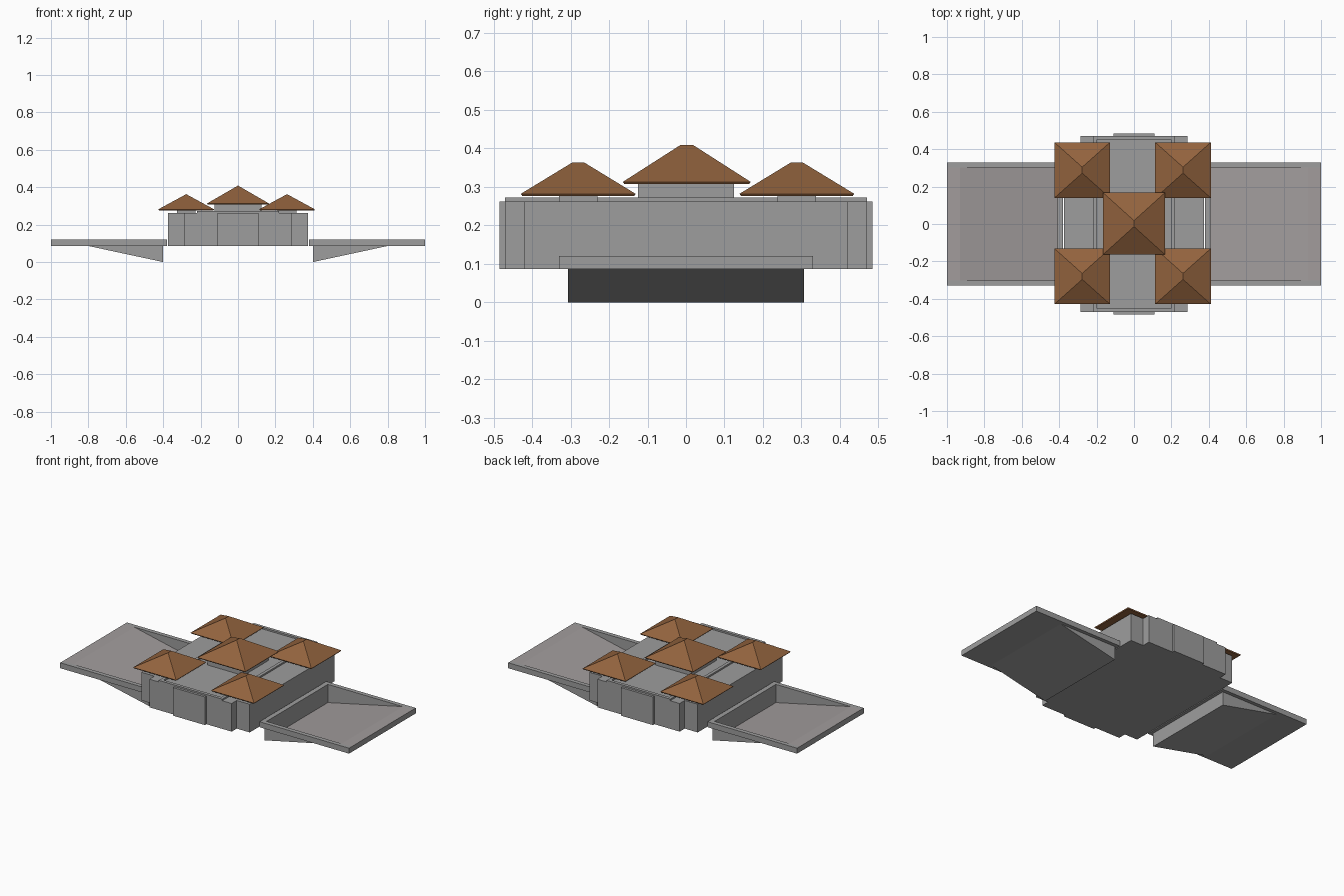
import bpy, bmesh

if "Cube" in bpy.data.objects:
    bpy.data.objects.remove(bpy.data.objects["Cube"])

def material(name, rgb):
    m = bpy.data.materials.new(name)
    m.diffuse_color = (*rgb, 1)
    m.use_nodes = True
    m.node_tree.nodes["Principled BSDF"].inputs["Base Color"].default_value = m.diffuse_color
    return m

STONE = material("grey_stone", (0.34, 0.34, 0.34))
FLOOR = material("warm_grey_floor", (0.36, 0.335, 0.335))
ROOF = material("brown_roof", (0.29, 0.125, 0.048))

def finish(bm, name, mats):
    bmesh.ops.recalc_face_normals(bm, faces=bm.faces)
    me = bpy.data.meshes.new(name)
    bm.to_mesh(me)
    bm.free()
    for m in mats:
        me.materials.append(m)
    ob = bpy.data.objects.new(name, me)
    bpy.context.collection.objects.link(ob)
    return ob

def prism(name, pts, lo, hi, axis, mats=(STONE,), rule=None):
    """Extrude a profile: axis 'y' takes (x, z) points, axis 'z' takes (x, y)."""
    place = (lambda p: (p[0], lo, p[1])) if axis == 'y' else (lambda p: (p[0], p[1], lo))
    move = (0, hi - lo, 0) if axis == 'y' else (0, 0, hi - lo)
    bm = bmesh.new()
    face = bm.faces.new([bm.verts.new(place(p)) for p in pts])
    new = bmesh.ops.extrude_face_region(bm, geom=[face])["geom"]
    bmesh.ops.translate(bm, vec=move, verts=[v for v in new if isinstance(v, bmesh.types.BMVert)])
    bmesh.ops.recalc_face_normals(bm, faces=bm.faces)
    if rule:
        for f in bm.faces:
            f.material_index = rule(f)
    return finish(bm, name, mats)

def box(name, x0, x1, y0, y1, z0, z1):
    return prism(name, [(x0, y0), (x1, y0), (x1, y1), (x0, y1)], z0, z1, 'z')

def mirror(ob, x=True, y=False):
    m = ob.modifiers.new("mirror", 'MIRROR')
    m.use_axis = (x, y, False)
    m.use_mirror_merge = False

def hip_roof(name, cx, cy, half, z0, z_eave, z_top, ridge=0.016):
    bm = bmesh.new()
    rings = []
    for h, z in ((half - 0.004, z0), (half, z_eave)):
        rings.append([bm.verts.new((cx + sx * h, cy + sy * h, z))
                      for sx, sy in ((-1, -1), (1, -1), (1, 1), (-1, 1))])
    a, b = rings
    bm.faces.new(a)
    for i in range(4):
        bm.faces.new((a[i], a[(i + 1) % 4], b[(i + 1) % 4], b[i]))
    r0 = bm.verts.new((cx, cy - ridge, z_top))
    r1 = bm.verts.new((cx, cy + ridge, z_top))
    for f in ((b[0], b[1], r0), (b[1], b[2], r1, r0), (b[2], b[3], r1), (b[3], b[0], r0, r1)):
        bm.faces.new(f)
    return finish(bm, name, [ROOF])

# main hall: stepped plan built from one quarter outline mirrored around
quarter = [(0.11, 0.485), (0.11, 0.47), (0.285, 0.47), (0.285, 0.42), (0.375, 0.42)]
right = quarter + [(x, -y) for x, y in reversed(quarter)]
plan = right + [(-x, y) for x, y in reversed(right)]
prism("main_hall", plan, 0.086, 0.262, 'z')

# low parapet around the central roof terrace
mirror(box("parapet_side", 0.20, 0.22, -0.47, 0.47, 0.262, 0.272))
mirror(box("parapet_end", -0.20, 0.20, 0.45, 0.47, 0.262, 0.272), x=False, y=True)

# central tower and its roof
box("central_tower", -0.125, 0.125, -0.125, 0.125, 0.262, 0.309)
hip_roof("central_roof", 0, 0.002, 0.166, 0.307, 0.313, 0.409)

# four corner pavilions
for cx in (-0.277, 0.262):
    for cy in (-0.28, 0.288):
        box("corner_post", cx - 0.05, cx + 0.05, cy - 0.05, cy + 0.05, 0.262, 0.278)
        hip_roof("corner_roof", cx, cy, 0.149, 0.276, 0.282, 0.363)

# sloping basins on both sides
slope = [(0.40, 0.0), (0.80, 0.086), (1.0, 0.086), (1.0, 0.12), (0.93, 0.12),
         (0.41, 0.006), (0.41, 0.12), (0.38, 0.12), (0.38, 0.086), (0.40, 0.086)]
mirror(prism("basin_floor", slope, -0.303, 0.303, 'y', (STONE, FLOOR),
             lambda f: int(f.normal.z > 0.5 and f.calc_center_median().x > 0.5)))
side = [(0.40, 0.0), (0.80, 0.086), (1.0, 0.086), (1.0, 0.12), (0.38, 0.12),
        (0.38, 0.086), (0.40, 0.086)]
mirror(prism("basin_side_wall", side, 0.303, 0.307, 'y'), y=True)
mirror(box("basin_rim", 0.38, 1.0, 0.307, 0.33, 0.086, 0.12), y=True)
